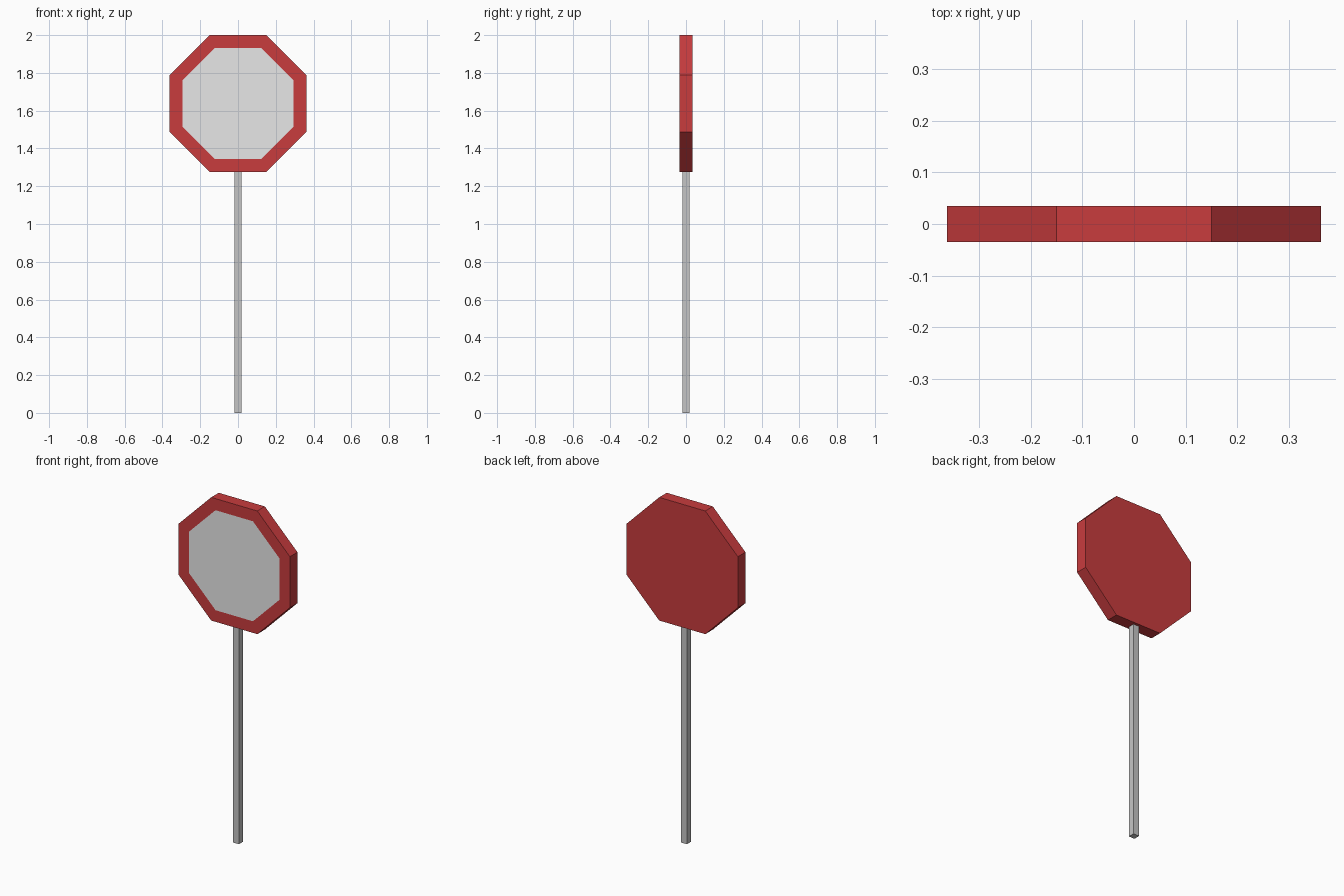
import bpy, bmesh, math
from mathutils import Vector

if "Cube" in bpy.data.objects:
    bpy.data.objects.remove(bpy.data.objects["Cube"])

def material(name, rgb):
    m = bpy.data.materials.new(name)
    m.diffuse_color = (*rgb, 1)
    m.use_nodes = True
    m.node_tree.nodes["Principled BSDF"].inputs["Base Color"].default_value = m.diffuse_color
    return m

red = material("sign red", (0.58, 0.045, 0.048))
white = material("panel pale grey", (0.8, 0.8, 0.8))
grey = material("post grey", (0.56, 0.56, 0.56))

def add_object(name, bm, mats):
    bmesh.ops.recalc_face_normals(bm, faces=bm.faces)
    me = bpy.data.meshes.new(name)
    bm.to_mesh(me)
    bm.free()
    for m in mats:
        me.materials.append(m)
    ob = bpy.data.objects.new(name, me)
    bpy.context.collection.objects.link(ob)
    return ob

# Octagonal sign board with a pale panel inset flush into its front
APOTHEM, THICK = 0.362, 0.07
CENTRE_Z = 2 - APOTHEM
radius = APOTHEM / math.cos(math.pi / 8)
bm = bmesh.new()
ring = []
for i in range(8):
    a = math.pi / 8 + i * math.pi / 4
    ring.append(bm.verts.new((radius * math.cos(a), -THICK / 2,
                              CENTRE_Z + radius * math.sin(a))))
face = bm.faces.new(ring)
ext = bmesh.ops.extrude_face_region(bm, geom=[face], use_keep_orig=True)
moved = [g for g in ext["geom"] if isinstance(g, bmesh.types.BMVert)]
bmesh.ops.translate(bm, verts=moved, vec=Vector((0, THICK, 0)))
bmesh.ops.recalc_face_normals(bm, faces=bm.faces)
front = min(bm.faces, key=lambda f: f.calc_center_median().y)
bmesh.ops.inset_region(bm, faces=[front], thickness=0.068, use_even_offset=True)
front.material_index = 1
add_object("sign_board", bm, [red, white])

# Square post, slightly sunk into the board
POST, TOP = 0.038, 1.30
bm = bmesh.new()
bmesh.ops.create_cube(bm, size=1)
bmesh.ops.scale(bm, verts=bm.verts, vec=(POST, POST, TOP))
bmesh.ops.translate(bm, verts=bm.verts, vec=(0, 0, TOP / 2))
add_object("post", bm, [grey])
